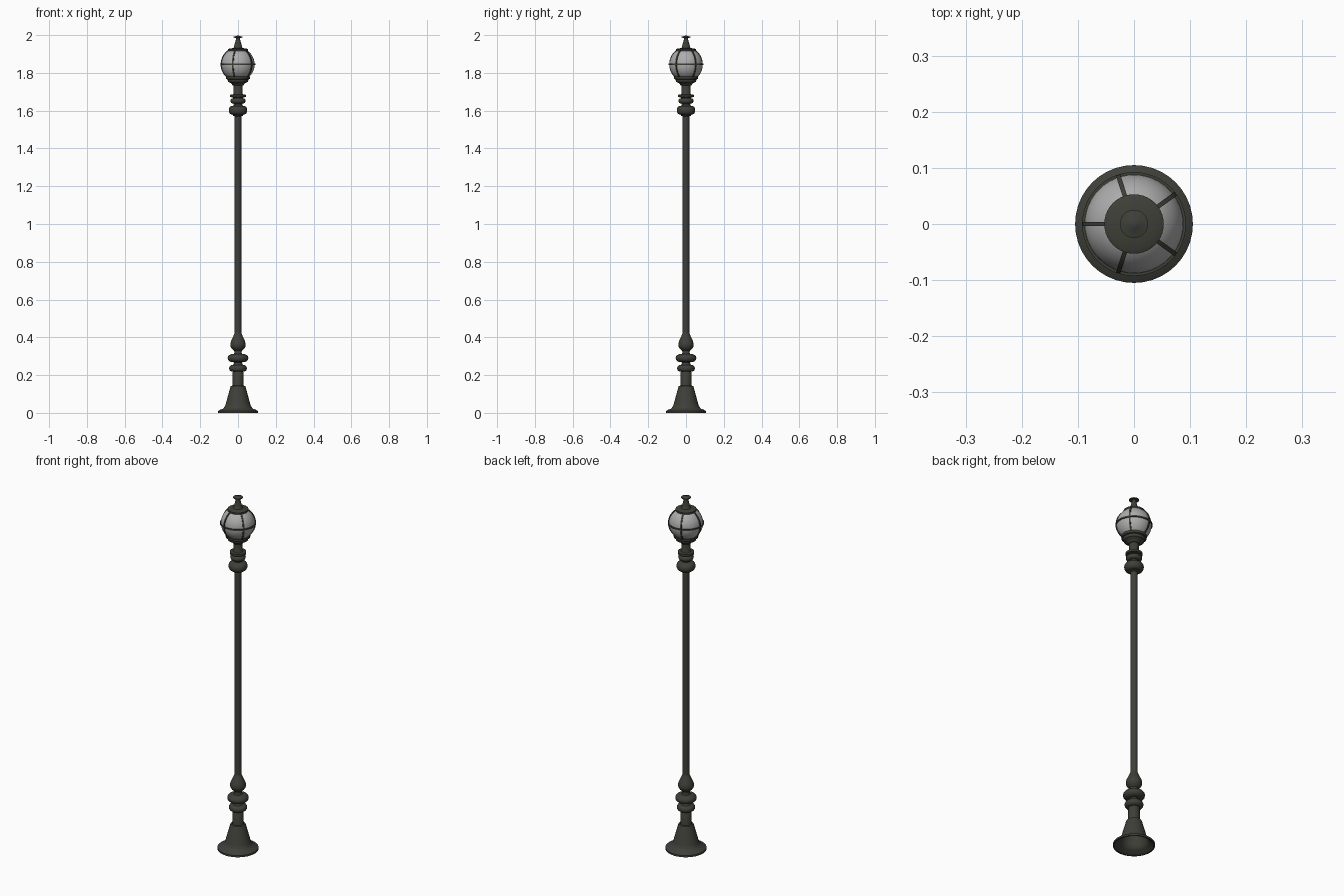
import bpy, bmesh, math

if "Cube" in bpy.data.objects:
    bpy.data.objects.remove(bpy.data.objects["Cube"])

def material(name, rgb):
    m = bpy.data.materials.new(name)
    m.diffuse_color = (*rgb, 1)
    m.use_nodes = True
    m.node_tree.nodes["Principled BSDF"].inputs["Base Color"].default_value = m.diffuse_color
    return m

IRON = material("dark_iron", (0.05, 0.05, 0.04))
GLASS = material("frosted_glass", (0.42, 0.42, 0.42))

def finish(bm, name, mat, angle=35):
    bmesh.ops.recalc_face_normals(bm, faces=bm.faces)
    me = bpy.data.meshes.new(name)
    bm.to_mesh(me)
    bm.free()
    me.materials.append(mat)
    ob = bpy.data.objects.new(name, me)
    bpy.context.collection.objects.link(ob)
    bpy.ops.object.select_all(action='DESELECT')
    ob.select_set(True)
    bpy.context.view_layer.objects.active = ob
    bpy.ops.object.shade_smooth_by_angle(angle=math.radians(angle))
    return ob

def lathe(name, profile, mat, sides=40):
    """Spin (radius, height) points around the z axis."""
    bm = bmesh.new()
    vs = [bm.verts.new((r, 0, z)) for r, z in profile]
    es = [bm.edges.new(p) for p in zip(vs, vs[1:])]
    bmesh.ops.spin(bm, geom=vs + es, cent=(0, 0, 0), axis=(0, 0, 1),
                   angle=math.tau, steps=sides, use_duplicate=False)
    bmesh.ops.remove_doubles(bm, verts=bm.verts, dist=1e-5)
    return finish(bm, name, mat)

def bulge(z, r_in, r_out, half, n=8):
    """Rounded collar profile centred on height z."""
    return [(r_in + (r_out - r_in) * math.cos(t) ** 0.8 if abs(t) < 1.57 else r_in,
             z + half * math.sin(t))
            for t in [-math.pi / 2 + math.pi * i / n for i in range(n + 1)]]

# Flared, hollow base
lathe("base", [(0.098, 0.0), (0.105, 0.0), (0.105, 0.01), (0.096, 0.016), (0.08, 0.022),
               (0.07, 0.033), (0.064, 0.05), (0.041, 0.135), (0.038, 0.142), (0.03, 0.144)], IRON)

# Turned lower shaft with two collars and a pear-shaped bulb
lathe("lower_shaft", [(0.029, 0.13), (0.029, 0.215)] + bulge(0.236, 0.027, 0.047, 0.018)
      + [(0.022, 0.262)] + bulge(0.29, 0.022, 0.055, 0.022)
      + [(0.019, 0.32), (0.021, 0.33), (0.033, 0.34), (0.04, 0.352), (0.041, 0.365),
         (0.036, 0.382), (0.027, 0.4), (0.021, 0.415), (0.018, 0.422)], IRON)

# Pole
lathe("pole", [(0.018, 0.41), (0.018, 1.58)], IRON)

# Upper collars
lathe("upper_collars", [(0.018, 1.57), (0.028, 1.574)] + bulge(1.602, 0.026, 0.049, 0.024)
      + [(0.022, 1.63)] + bulge(1.652, 0.024, 0.04, 0.014)
      + [(0.026, 1.67), (0.042, 1.672), (0.042, 1.684), (0.026, 1.686),
         (0.024, 1.69), (0.024, 1.74)], IRON)

# Cup holding the globe
lathe("globe_cup", [(0.0, 1.734), (0.028, 1.734), (0.036, 1.744), (0.052, 1.752), (0.056, 1.766),
                    (0.063, 1.768), (0.064, 1.78), (0.055, 1.781)], IRON)

# Glass globe
CZ, R = 1.845, 0.088
lathe("globe", [(R * math.sin(a), CZ - R * math.cos(a))
                for a in [math.pi * (0.2 + 0.62 * i / 20) for i in range(21)]], GLASS, 48)

# Cap and finial
lathe("cap_finial", [(0.05, 1.912), (0.053, 1.916), (0.053, 1.925), (0.045, 1.929), (0.025, 1.931),
                     (0.022, 1.936), (0.01, 1.982), (0.011, 1.985), (0.025, 1.987),
                     (0.025, 1.991), (0.008, 1.995), (0.0, 2.0)], IRON)

# Equator band
lathe("equator_band", [(0.086, CZ - 0.004), (0.0925, CZ - 0.004), (0.0925, CZ + 0.004),
                       (0.086, CZ + 0.004), (0.086, CZ - 0.004)], IRON, 48)

# Five meridian ribs
bm = bmesh.new()
for k in range(5):
    th = math.pi + k * math.tau / 5
    c, s = math.cos(th), math.sin(th)
    rows = []
    for i in range(21):
        a = math.pi * (0.22 + 0.6 * i / 20)
        rows.append([bm.verts.new((r * math.sin(a) * c - w * s, r * math.sin(a) * s + w * c,
                                   CZ - r * math.cos(a)))
                     for r, w in ((0.086, -0.004), (0.092, -0.004), (0.092, 0.004), (0.086, 0.004))])
    for p, q in zip(rows, rows[1:]):
        for j in range(4):
            bm.faces.new((p[j], p[(j + 1) % 4], q[(j + 1) % 4], q[j]))
    bm.faces.new(rows[0])
    bm.faces.new(rows[-1])
finish(bm, "globe_ribs", IRON)
